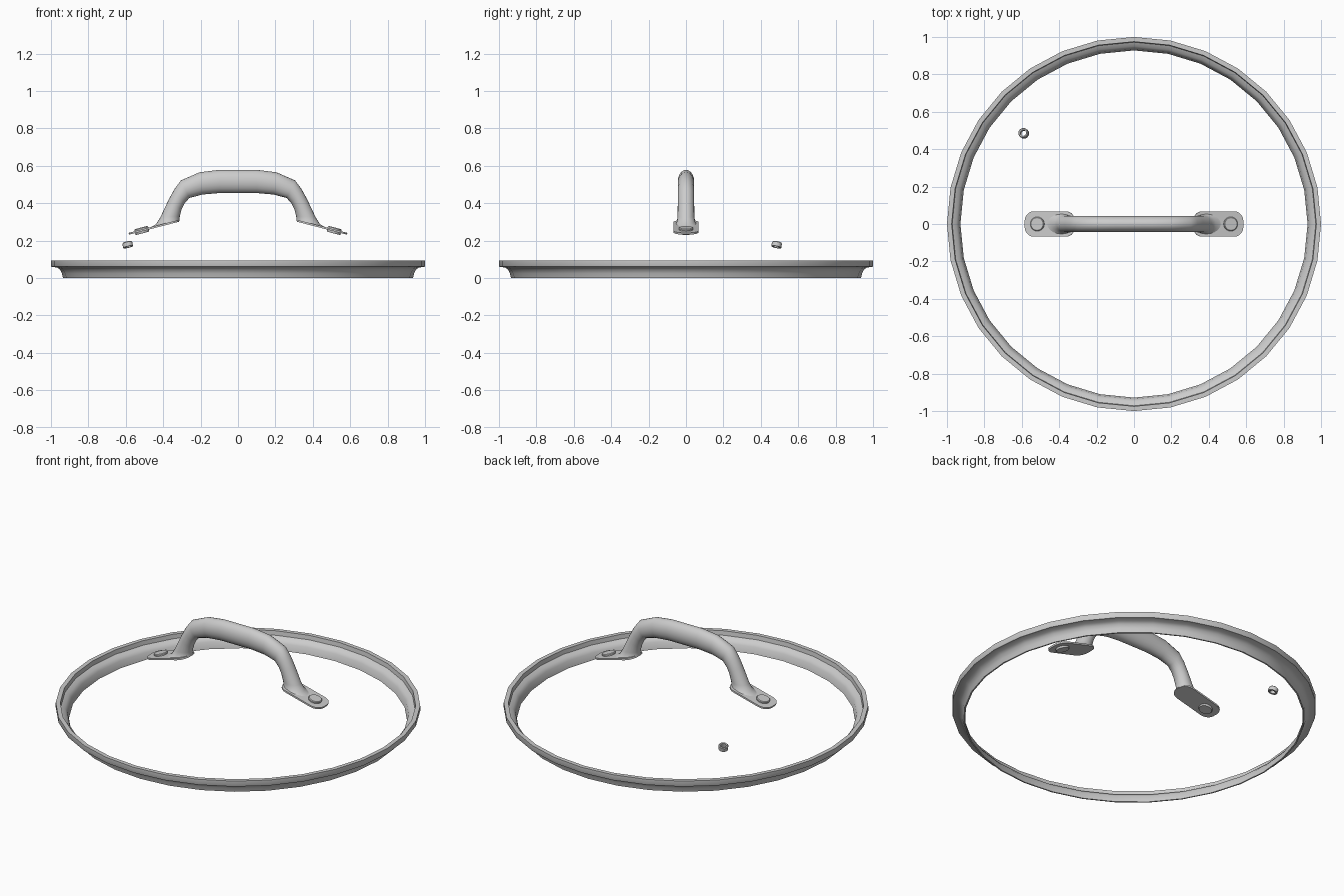
import bpy, bmesh, math
from mathutils import Matrix, Vector

if "Cube" in bpy.data.objects:
    bpy.data.objects.remove(bpy.data.objects["Cube"])

steel = bpy.data.materials.new("brushed_steel")
steel.diffuse_color = (0.6, 0.6, 0.6, 1)
steel.use_nodes = True
steel.node_tree.nodes["Principled BSDF"].inputs["Base Color"].default_value = steel.diffuse_color


def finish(name, bm, angle=35, mirror=False):
    bmesh.ops.recalc_face_normals(bm, faces=bm.faces)
    me = bpy.data.meshes.new(name)
    bm.to_mesh(me)
    bm.free()
    me.materials.append(steel)
    ob = bpy.data.objects.new(name, me)
    bpy.context.collection.objects.link(ob)
    if mirror:
        ob.modifiers.new("mirror", 'MIRROR')
    bpy.ops.object.select_all(action='DESELECT')
    ob.select_set(True)
    bpy.context.view_layer.objects.active = ob
    bpy.ops.object.shade_smooth_by_angle(angle=math.radians(angle))
    return ob


def loft(bm, rings, closed=False):
    """Bridge rings of points; closed joins the last ring to the first."""
    vs = [[bm.verts.new(p) for p in r] for r in rings]
    n = len(vs[0])
    for i in range(len(vs) if closed else len(vs) - 1):
        a, b = vs[i], vs[(i + 1) % len(vs)]
        for j in range(n):
            k = (j + 1) % n
            bm.faces.new((a[j], a[k], b[k], b[j]))
    if not closed:
        bm.faces.new(vs[0])
        bm.faces.new(vs[-1])


def lathe(bm, profile, n, closed=False, mat=Matrix()):
    loft(bm, [[mat @ Vector((r * math.cos(2 * math.pi * j / n),
                             r * math.sin(2 * math.pi * j / n), z))
               for j in range(n)] for r, z in profile], closed)


# Rim: thin rolled band with a stepped flange
bm = bmesh.new()
lathe(bm, [(0.936, 0), (0.942, 0.025), (0.952, 0.045), (0.968, 0.056), (0.998, 0.06),
           (1.0, 0.064), (1.0, 0.094), (0.975, 0.094), (0.972, 0.068), (0.95, 0.058),
           (0.936, 0.04), (0.928, 0.0)], 32, closed=True)
finish("rim", bm, 40)

# Handle: loft between outer and inner edge points (ox, oz, ix, iz, half width)
half = [(-0.465, 0.272, -0.312, 0.306, 0.056), (-0.438, 0.288, -0.313, 0.312, 0.049),
        (-0.415, 0.325, -0.311, 0.33, 0.045), (-0.37, 0.42, -0.302, 0.365, 0.044),
        (-0.34, 0.475, -0.286, 0.398, 0.044), (-0.305, 0.522, -0.26, 0.428, 0.044),
        (-0.205, 0.565, -0.19, 0.446, 0.044), (-0.10, 0.578, -0.10, 0.454, 0.044)]
sections = half + [(-a, b, -c, d, w) for a, b, c, d, w in reversed(half)]
rings = []
for ox, oz, ix, iz, w in sections:
    o, i = Vector((ox, 0, oz)), Vector((ix, 0, iz))
    rings.append([(o + i) / 2 + (o - i) / 2 * math.cos(t) + Vector((0, w * math.sin(t), 0))
                  for t in (2 * math.pi * j / 20 for j in range(20))])
bm = bmesh.new()
loft(bm, rings)
finish("handle", bm, 50)

# Mounting plates: sloping rounded rectangles, mirrored left to right
tilt = Matrix.Rotation(math.radians(-14.5), 4, 'Y')
plate_mat = Matrix.Translation((-0.45, 0, 0.271)) @ tilt
hx, hy, rad = 0.138, 0.068, 0.052
outline = []
for q, (sx, sy) in enumerate([(1, 1), (-1, 1), (-1, -1), (1, -1)]):
    for s in range(6):
        t = math.radians(90 * q + 18 * s)
        outline.append((sx * (hx - rad) + rad * math.cos(t),
                        sy * (hy - rad) + rad * math.sin(t)))
bm = bmesh.new()
loft(bm, [[plate_mat @ Vector((x, y, z)) for x, y in outline] for z in (-0.005, 0.005)])
finish("mounting_plates", bm, mirror=True)

# Rivets through the plates
bm = bmesh.new()
rivet_mat = Matrix.Translation((-0.515, 0, 0.256)) @ tilt
lathe(bm, [(0.036, -0.018), (0.038, -0.015), (0.038, 0.010), (0.034, 0.014)], 20, mat=rivet_mat)
finish("rivets", bm, mirror=True)

# Steam vent eyelet, tilted outward along the dome
bm = bmesh.new()
vent_mat = (Matrix.Translation((-0.59, 0.485, 0.178))
            @ Matrix.Rotation(math.radians(17), 4, Vector((-0.63, -0.77, 0))))
lathe(bm, [(0.016, -0.013), (0.027, -0.013), (0.027, 0.010), (0.023, 0.014), (0.016, 0.012)],
      16, closed=True, mat=vent_mat)
finish("steam_vent", bm)
